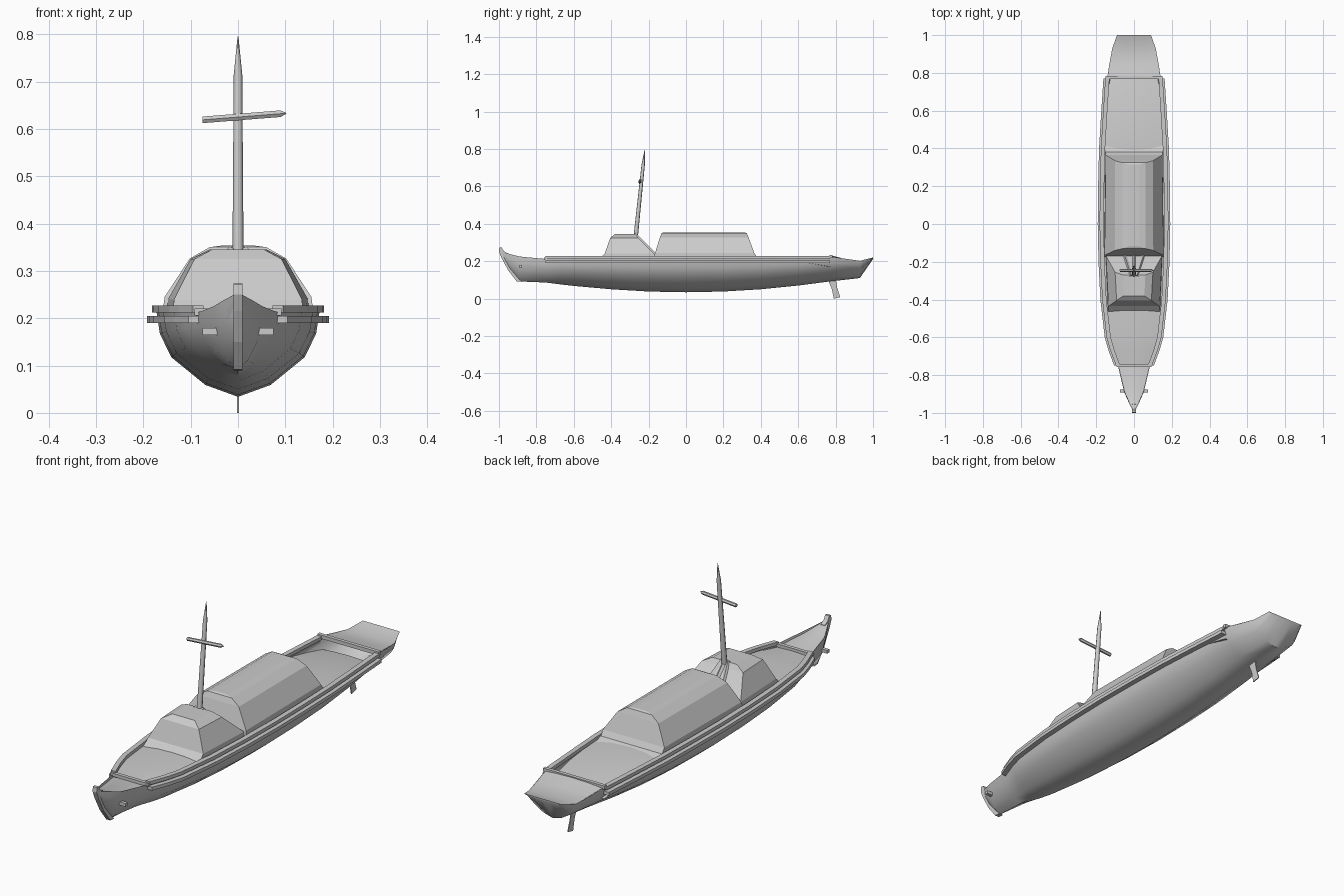
import bpy, bmesh, math
from mathutils import Vector

if "Cube" in bpy.data.objects:
    bpy.data.objects.remove(bpy.data.objects["Cube"])

# Hull stations: y, half width, keel z, sheer z
HULL = [(-0.985, 0.008, 0.22, 0.25), (-0.94, 0.03, 0.15, 0.238), (-0.89, 0.052, 0.092, 0.225),
        (-0.75, 0.085, 0.086, 0.212), (-0.67, 0.115, 0.076, 0.212), (-0.6, 0.135, 0.068, 0.212),
        (-0.4, 0.158, 0.05, 0.212), (-0.2, 0.168, 0.038, 0.212), (0.0, 0.172, 0.034, 0.212),
        (0.2, 0.17, 0.038, 0.212), (0.4, 0.165, 0.05, 0.212), (0.6, 0.153, 0.07, 0.215),
        (0.77, 0.142, 0.092, 0.225), (0.93, 0.115, 0.11, 0.202), (1.0, 0.09, 0.212, 0.22)]


def make(name, verts, faces, angle=None):
    me = bpy.data.meshes.new(name)
    me.from_pydata(verts, [], faces)
    bm = bmesh.new()
    bm.from_mesh(me)
    bmesh.ops.recalc_face_normals(bm, faces=bm.faces)
    bm.to_mesh(me)
    bm.free()
    ob = bpy.data.objects.new(name, me)
    bpy.context.collection.objects.link(ob)
    if angle:
        bpy.ops.object.select_all(action='DESELECT')
        bpy.context.view_layer.objects.active = ob
        ob.select_set(True)
        bpy.ops.object.shade_smooth_by_angle(angle=math.radians(angle))
    return ob


def loft(name, rings, closed=True, caps=(True, True), angle=None):
    n = len(rings[0])
    verts = [p for r in rings for p in r]
    faces = []
    for i in range(len(rings) - 1):
        for j in range(n if closed else n - 1):
            k = (j + 1) % n
            faces.append((i * n + j, i * n + k, (i + 1) * n + k, (i + 1) * n + j))
    if caps[0]:
        faces.append(tuple(range(n)))
    if caps[1]:
        faces.append(tuple(range((len(rings) - 1) * n, len(rings) * n)))
    return make(name, verts, faces, angle)


def prism(name, outline, t0, t1=None):
    # Side-view outline (y, z) given thickness along x
    t1 = t1 or t0
    return loft(name, [[(-t0, y, z) for y, z in outline], [(t1, y, z) for y, z in outline]])


def bar(name, a, b, r0, r1, sides=8, tip=None):
    a, b = Vector(a), Vector(b)
    q = (b - a).to_track_quat('Z', 'Y')
    stops = [(a, r0), (b, r1)]
    if tip:
        stops.append((b + (b - a).normalized() * tip, 0.001))
    rings = [[p + q @ Vector((r * math.cos(2 * math.pi * k / sides), r * math.sin(2 * math.pi * k / sides), 0))
              for k in range(sides)] for p, r in stops]
    return loft(name, rings, angle=50)


def box(name, c, s):
    x, y, z = c
    w, d, h = s
    return prism(name, [(y - d, z - h), (y + d, z - h), (y + d, z + h), (y - d, z + h)], w - x, w + x)


# Planked hull, rounded section from sheer to sheer
SECTION = [(1, 1), (0.96, 0.75), (0.82, 0.47), (0.4, 0.14), (0, 0)]
rings = []
for y, w, k, s in HULL:
    half = [(w * fx, y, k + (s - k) * fz) for fx, fz in SECTION]
    rings.append(half + [(-x, y_, z) for x, y_, z in reversed(half[:-1])])
loft("hull", rings, closed=False, angle=45)


# Decks: foredeck, main deck with sunken after well, stern deck
def deck(name, stations):
    loft(name, [[(w * f, y, z + c * (1 - f * f)) for f in (-1, -0.5, 0, 0.5, 1)]
                for y, w, z, c in stations], closed=False, caps=(False, False), angle=40)


deck("foredeck", [(-0.985, 0.008, 0.25, 0), (-0.94, 0.028, 0.233, 0.004), (-0.89, 0.05, 0.215, 0.006),
                  (-0.75, 0.083, 0.2, 0.006)])
deck("main_deck", [(y, w - 0.002, z, 0.008) for (y, w, k, s), z in
                   zip(HULL[3:13], [0.2, 0.205] + [0.21] * 6 + [0.2, 0.17])])
deck("stern_deck", [(0.77, 0.142, 0.225, 0.008), (0.85, 0.13, 0.212, 0), (0.93, 0.115, 0.202, 0),
                    (1.0, 0.09, 0.22, 0)])


# Rubbing strakes and gunwales along both sides
def rail(name, inner, outer, z0, z1):
    for side, label in ((1, "right"), (-1, "left")):
        loft(f"{name}_{label}", [[(side * (w + inner), y, z0), (side * (w + outer), y, z0),
                                  (side * (w + outer), y, z1), (side * (w + inner), y, z1)]
                                 for y, w, k, s in HULL[3:13]])


rail("rubbing_strake", -0.005, 0.02, 0.19, 0.205)
rail("gunwale", -0.012, 0.01, 0.212, 0.227)

# Crossbeams at both ends of the main deck
box("bow_crossbeam", (0, -0.75, 0.213), (0.092, 0.008, 0.007))
box("bow_lower_beam", (0, -0.885, 0.172), (0.075, 0.008, 0.007))
box("stern_crossbeam", (0, 0.775, 0.226), (0.15, 0.008, 0.008))


# Cabins: stacked levels of z, front half width, back half width, front y, back y
def cabin(name, levels):
    loft(name, [[(-a, y0, z), (a, y0, z), (b, y1, z), (-b, y1, z)] for z, a, b, y0, y1 in levels])


cabin("main_cabin", [(0.205, 0.158, 0.15, -0.175, 0.43), (0.222, 0.158, 0.15, -0.172, 0.38),
                     (0.245, 0.155, 0.15, -0.165, 0.365), (0.326, 0.102, 0.1, -0.14, 0.335),
                     (0.35, 0.06, 0.06, -0.13, 0.325), (0.354, 0.03, 0.03, -0.12, 0.315)])
cabin("fore_cabin", [(0.205, 0.138, 0.15, -0.47, -0.16), (0.24, 0.135, 0.148, -0.435, -0.17),
                     (0.325, 0.092, 0.1, -0.405, -0.255), (0.345, 0.055, 0.06, -0.38, -0.27)])

# Raked mast with pointed tip, yard and mast-foot struts
bar("mast", (0, -0.272, 0.3), (0, -0.229, 0.715), 0.012, 0.009, tip=0.08)
bar("yard", (-0.075, -0.245, 0.619), (0.09, -0.245, 0.632), 0.008, 0.008, 6, tip=0.012)
for x in (-0.05, 0, 0.05):
    bar("mast_strut", (x * 0.3, -0.275, 0.345), (x, -0.165, 0.235), 0.009, 0.009, 4)

# Curled stem post and rudder blade
prism("stem_post", [(-0.88, 0.09), (-0.905, 0.092), (-0.95, 0.15), (-0.985, 0.215), (-1.0, 0.25),
                    (-0.998, 0.272), (-0.985, 0.273), (-0.975, 0.255), (-0.955, 0.243), (-0.93, 0.17)], 0.01)
prism("rudder", [(0.755, 0.11), (0.8, 0.11), (0.808, 0.06), (0.825, 0.008), (0.79, 0.0), (0.78, 0.05)], 0.002)
